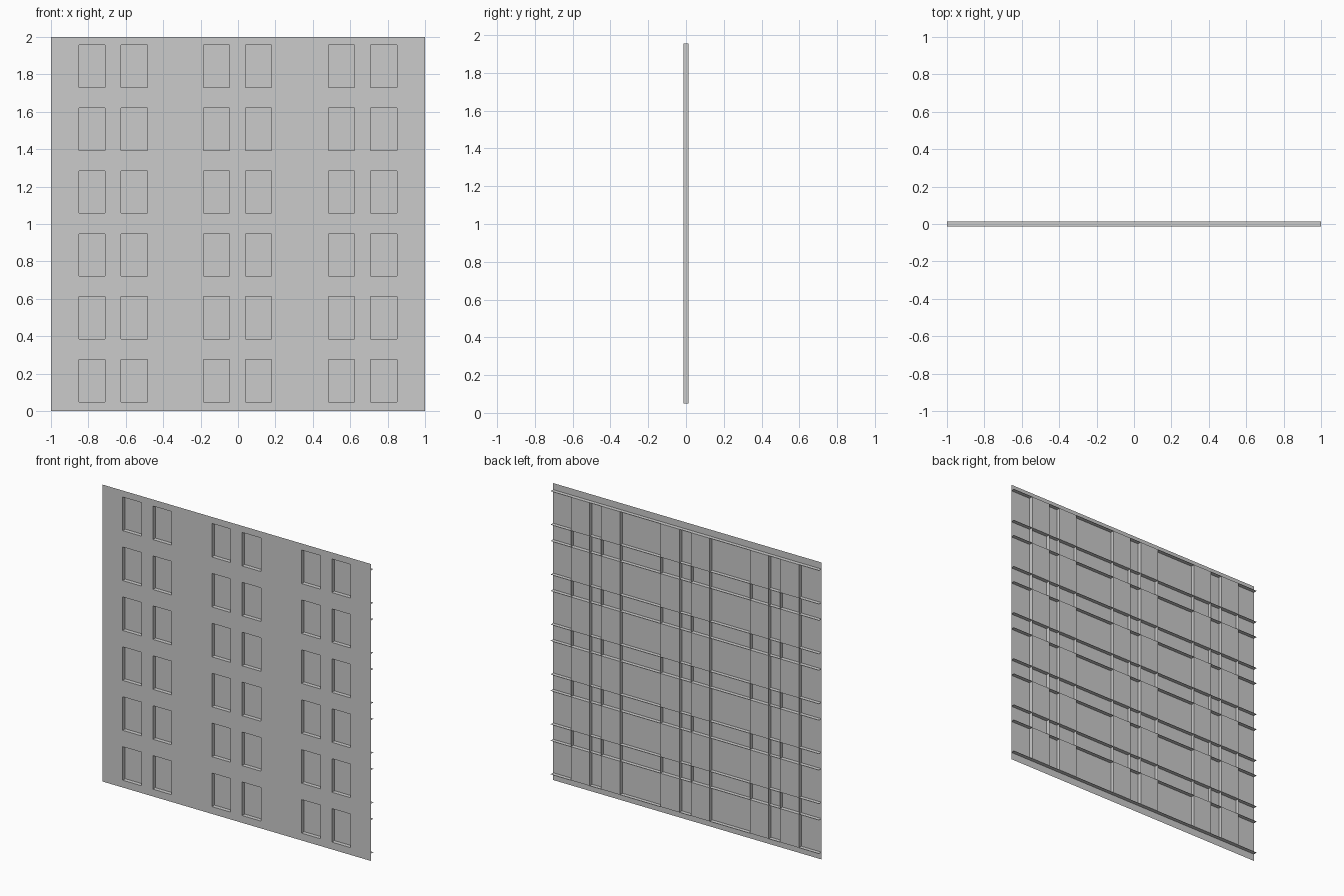
import bpy, bmesh

cube = bpy.data.objects.get("Cube")
if cube:
    bpy.data.objects.remove(cube, do_unlink=True)

FRONT, BACK = -0.0135, 0.0135
WIN_W, WIN_H, PITCH, SILL = 0.14, 0.226, 0.3362, 0.049
columns = [-0.85, -0.625, -0.185, 0.04, 0.484, 0.709]
rows = [SILL + PITCH * i for i in range(6)]
x_edges = sorted(columns + [x + WIN_W for x in columns])
z_edges = sorted(rows + [z + WIN_H for z in rows])

grey = bpy.data.materials.new("plain grey")
grey.use_nodes = True
grey.diffuse_color = (0.6, 0.6, 0.6, 1)
grey.node_tree.nodes["Principled BSDF"].inputs["Base Color"].default_value = (0.6, 0.6, 0.6, 1)


def make_part(name, quads):
    """Build one flat-shaded object from a list of four-corner sheets."""
    bm = bmesh.new()
    for corners in quads:
        bm.faces.new([bm.verts.new(c) for c in corners])
    bmesh.ops.remove_doubles(bm, verts=bm.verts, dist=0.0001)
    mesh = bpy.data.meshes.new(name)
    bm.to_mesh(mesh)
    bm.free()
    mesh.materials.append(grey)
    bpy.context.collection.objects.link(bpy.data.objects.new(name, mesh))


def upright(x0, x1, z0, z1, y):
    return [(x0, y, z0), (x1, y, z0), (x1, y, z1), (x0, y, z1)]


# Front sheet with window openings, cut along every window edge
xs, zs = [-1] + x_edges + [1], [0] + z_edges + [2]
wall, panes = [], []
for i in range(len(xs) - 1):
    for j in range(len(zs) - 1):
        is_window = i % 2 == 1 and j % 2 == 1
        cell = (xs[i], xs[i + 1], zs[j], zs[j + 1])
        if is_window:
            panes.append(upright(*cell, BACK))
        else:
            wall.append(upright(*cell, FRONT))
make_part("front_wall", wall)

# Panes closing the recesses at the back
make_part("window_panes", panes)

# Thin sheets running the full width along sills and lintels
make_part("horizontal_fins", [
    [(-1, FRONT, z), (1, FRONT, z), (1, BACK, z), (-1, BACK, z)] for z in z_edges])

# Thin sheets running from the lowest sill to the highest lintel
low, high = z_edges[0], z_edges[-1]
make_part("vertical_fins", [
    [(x, FRONT, low), (x, BACK, low), (x, BACK, high), (x, FRONT, high)] for x in x_edges])
